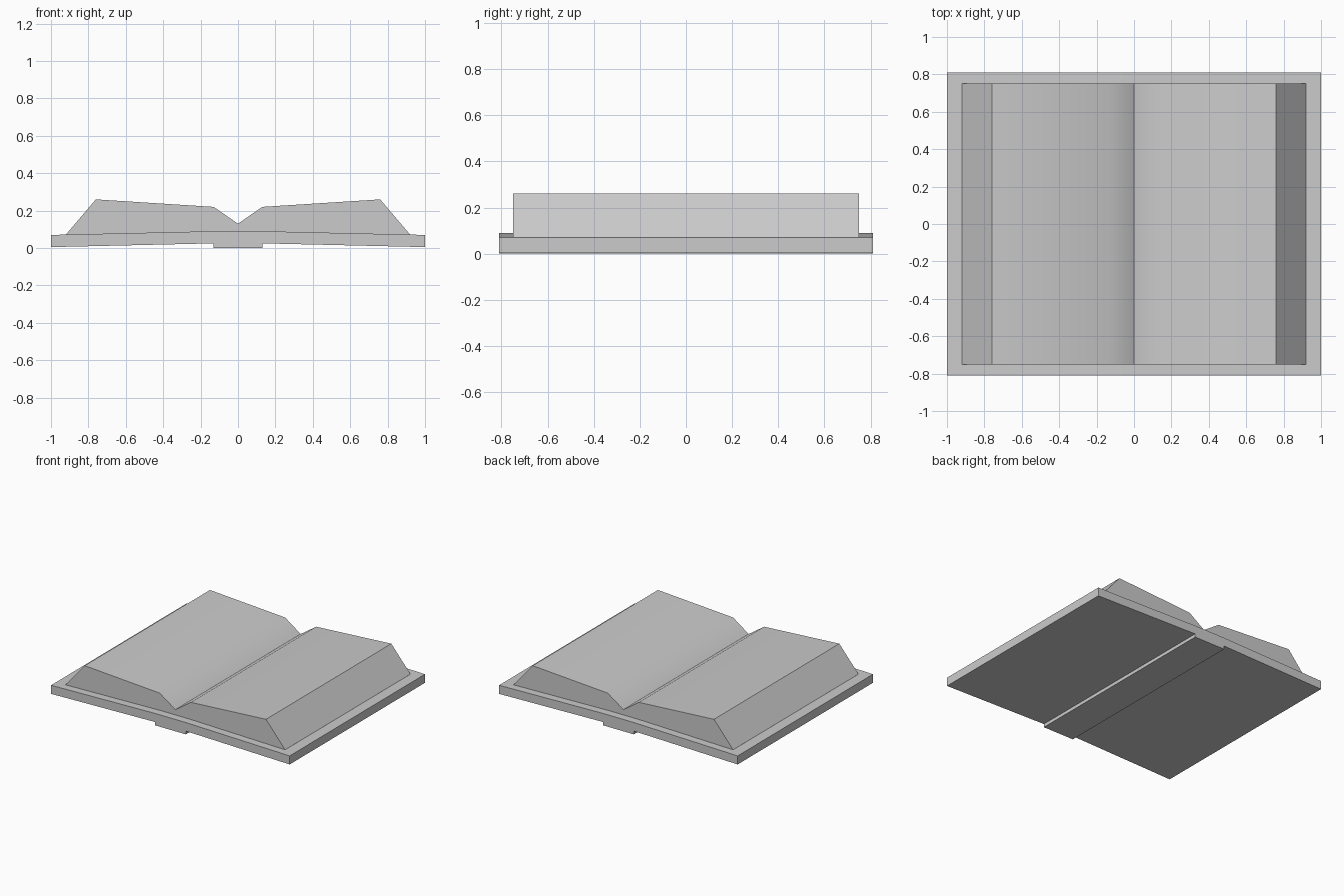
import bpy
import bmesh
import math

cube = bpy.data.objects.get("Cube")
if cube:
    bpy.data.objects.remove(cube, do_unlink=True)

grey = bpy.data.materials.new("plain grey")
grey.use_nodes = True
GREY = (0.6, 0.6, 0.6, 1)
grey.diffuse_color = GREY
grey.node_tree.nodes["Principled BSDF"].inputs["Base Color"].default_value = GREY


def extrude_profile(name, half, depth):
    """Mirror an (x, z) outline about x = 0 and extrude it along y by +-depth."""
    outline = half + [(-x, z) for x, z in reversed(half) if x > 0]
    bm = bmesh.new()
    face = bm.faces.new([bm.verts.new((x, -depth, z)) for x, z in outline])
    new = bmesh.ops.extrude_face_region(bm, geom=[face])["geom"]
    verts = [v for v in new if isinstance(v, bmesh.types.BMVert)]
    bmesh.ops.translate(bm, verts=verts, vec=(0, 2 * depth, 0))
    bmesh.ops.recalc_face_normals(bm, faces=bm.faces)
    mesh = bpy.data.meshes.new(name)
    bm.to_mesh(mesh)
    bm.free()
    mesh.materials.append(grey)
    obj = bpy.data.objects.new(name, mesh)
    bpy.context.collection.objects.link(obj)
    bpy.ops.object.select_all(action="DESELECT")
    obj.select_set(True)
    bpy.context.view_layer.objects.active = obj
    bpy.ops.object.shade_smooth_by_angle(angle=math.radians(40))
    return obj


# Cover boards, drooping to the sides, with the raised spine strip underneath
extrude_profile("cover", [(0.13, 0.0), (0.13, 0.025), (1.0, 0.005),
                          (1.0, 0.07), (0.13, 0.09)], 0.81)

# Two page stacks meeting in a valley; their base is sunk into the cover
extrude_profile("pages", [(0.0, 0.06), (0.915, 0.06), (0.92, 0.072),
                          (0.76, 0.26), (0.13, 0.22), (0.0, 0.13)], 0.75)
